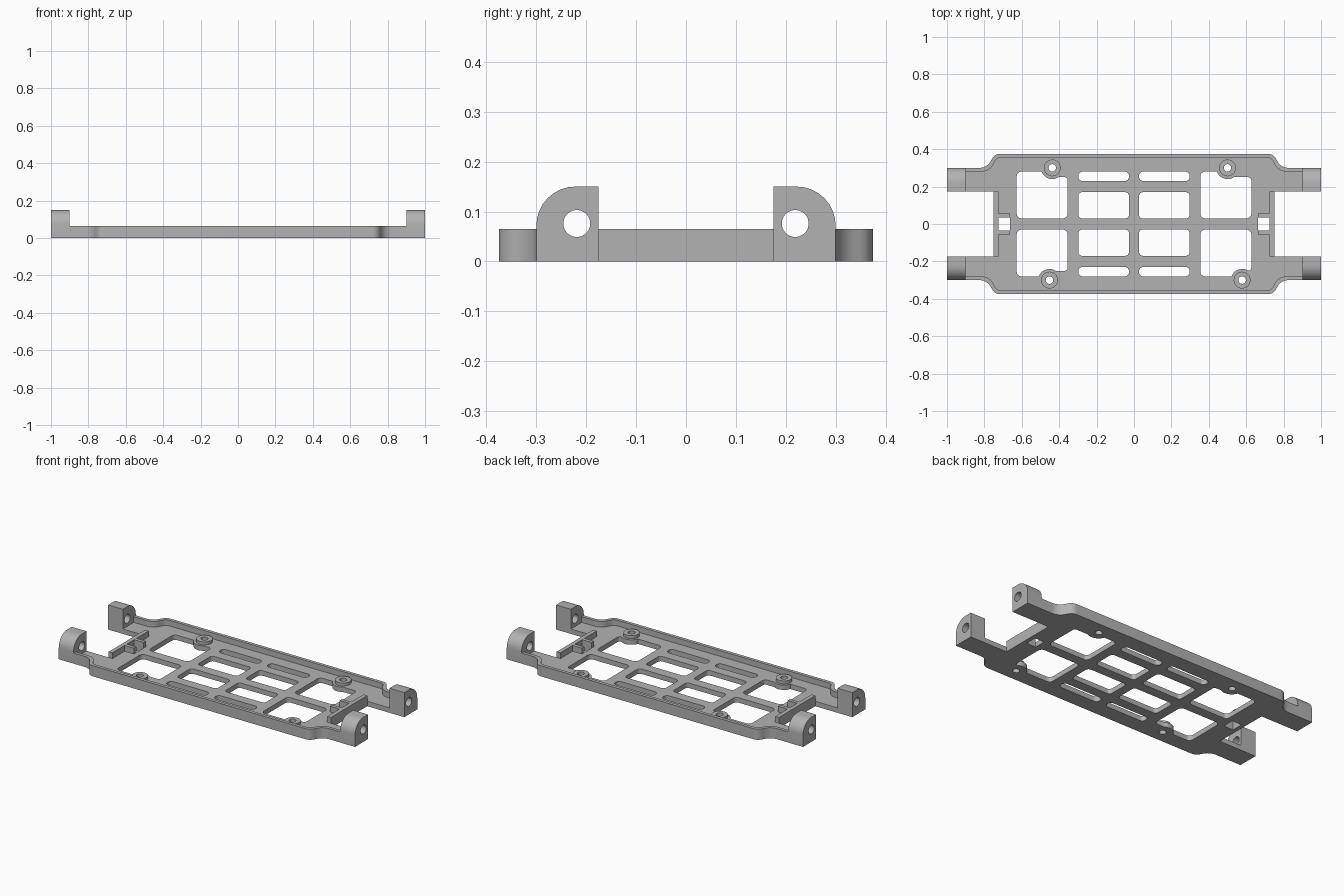
import bpy, bmesh, math
from mathutils import Matrix, Vector

old = bpy.data.objects.get("Cube")
if old:
    bpy.data.objects.remove(old, do_unlink=True)

grey = bpy.data.materials.new("plain grey")
grey.use_nodes = True
colour = (0.45, 0.45, 0.45, 1)
grey.diffuse_color = colour
grey.node_tree.nodes["Principled BSDF"].inputs["Base Color"].default_value = colour

FLOOR, RIM, BLOCK = 0.03, 0.065, 0.15   # heights
ARM_IN, ARM_OUT, ARM_X = 0.175, 0.3, 0.9


def rounded(corners, steps=8):
    """Closed outline; each corner is (x, y, cut) and gets an exact arc if cut > 0."""
    out = []
    for i, (x, y, cut) in enumerate(corners):
        c = Vector((x, y))
        if cut == 0:
            out.append(c)
            continue
        to_a = (Vector(corners[i - 1][:2]) - c).normalized()
        to_b = (Vector(corners[(i + 1) % len(corners)][:2]) - c).normalized()
        w = math.sin(to_a.angle(to_b) / 2)
        for k in range(steps + 1):
            t = k / steps
            p, q, r = (1 - t) ** 2, 2 * t * (1 - t) * w, t * t
            out.append(c + (to_a * p + to_b * r) * cut / (p + q + r))
    return [p for i, p in enumerate(out) if (p - out[i - 1]).length > 1e-5]


def box(x0, x1, y0, y1, cut=0):
    return rounded([(x0, y0, cut), (x1, y0, cut), (x1, y1, cut), (x0, y1, cut)])


def circle(x, y, r):
    return box(x - r, x + r, y - r, y + r, r)


def extrude(name, outlines, low, high, turn=Matrix()):
    """Fill outlines (inner ones become holes) and extrude from low to high."""
    curve = bpy.data.curves.new(name, 'CURVE')
    curve.dimensions, curve.fill_mode = '2D', 'BOTH'
    curve.extrude = (high - low) / 2
    for pts in outlines:
        s = curve.splines.new('POLY')
        s.points.add(len(pts) - 1)
        for point, p in zip(s.points, pts):
            point.co = (p[0], p[1], 0, 1)
        s.use_cyclic_u = True
    temp = bpy.data.objects.new(name + "_curve", curve)
    bpy.context.collection.objects.link(temp)
    graph = bpy.context.evaluated_depsgraph_get()
    mesh = bpy.data.meshes.new_from_object(temp.evaluated_get(graph))
    bpy.data.objects.remove(temp, do_unlink=True)
    mesh.transform(turn @ Matrix.Translation((0, 0, (low + high) / 2)))
    bm = bmesh.new()
    bm.from_mesh(mesh)
    bmesh.ops.remove_doubles(bm, verts=bm.verts, dist=1e-5)
    bmesh.ops.recalc_face_normals(bm, faces=bm.faces)
    bm.to_mesh(mesh)
    bm.free()
    mesh.materials.clear()
    mesh.materials.append(grey)
    ob = bpy.data.objects.new(name, mesh)
    bpy.context.collection.objects.link(ob)
    bpy.ops.object.select_all(action='DESELECT')
    ob.select_set(True)
    bpy.context.view_layer.objects.active = ob
    bpy.ops.object.shade_smooth_by_angle(angle=math.radians(35))


def mirror_x(corners):
    return corners + [(-x, y, c) for x, y, c in reversed(corners)]


def mirror_y(corners):
    return corners + [(x, -y, c) for x, y, c in reversed(corners)]


def window(x0, x1, boss_x, side):
    """Large floor opening that wraps around a screw boss."""
    pts = [(x0, 0.03, 0.025), (x0, 0.28, 0.025)]
    start, end = math.pi + math.asin(1 / 3), 2 * math.pi - math.asin(5 / 6)
    for k in range(11):
        a = start + (end - start) * k / 10
        pts.append((boss_x + 0.06 * math.cos(a), 0.3 + 0.06 * math.sin(a), 0))
    pts += [(x1, 0.25, 0.015), (x1, 0.03, 0.025)]
    return rounded([(x, y * side, c) for x, y, c in pts])


# Side edges, from the end of the arm to the wide middle
outer_edge = [(ARM_X, ARM_OUT, 0), (0.785, ARM_OUT, 0.042), (0.745, 0.375, 0.028)]
inner_edge = [(ARM_X, 0.28, 0), (0.773, 0.28, 0.042), (0.733, 0.355, 0.02)]

# Floor plate with its openings
bosses = [(-0.437, 1), (0.5, 1), (-0.452, -1), (0.578, -1)]
half = list(reversed(inner_edge)) + [(ARM_X, ARM_IN, 0), (0.75, ARM_IN, 0)]
right_side = mirror_y(half)
floor = [rounded(mirror_x(right_side))]
for bx, side in bosses:
    x0, x1 = (0.355, 0.627) if bx > 0 else (-0.627, -0.355)
    floor += [window(x0, x1, bx, side), circle(bx, 0.3 * side, 0.02)]
for sx in (-1, 1):
    xs = sorted((0.027 * sx, 0.297 * sx))
    for sy in (-1, 1):
        floor.append(box(*xs, *sorted((0.03 * sy, 0.17 * sy)), 0.02))
        floor.append(box(*xs, *sorted((0.23 * sy, 0.28 * sy)), 0.022))
    floor.append(box(*sorted((0.662 * sx, 0.725 * sx)), -0.035, 0.035))
extrude("floor_plate", floor, 0, FLOOR)

# Raised rims along both long sides
for label, sy in (("left", 1), ("right", -1)):
    strip = mirror_x(outer_edge)
    strip += list(reversed(mirror_x(inner_edge)))
    extrude("rim_" + ("back" if sy > 0 else "front"),
            [rounded([(x, y * sy, c) for x, y, c in strip])], 0, RIM)

# Screw bosses
for i, (bx, side) in enumerate(bosses):
    extrude(f"screw_boss_{i + 1}",
            [circle(bx, 0.3 * side, 0.045), circle(bx, 0.3 * side, 0.02)], FLOOR, 0.048)

# End walls with a pair of inward tabs
for label, sx in (("left", 1), ("right", -1)):
    wall = [(0.75, ARM_IN, 0), (0.725, ARM_IN, 0), (0.725, 0.057, 0),
            (0.662, 0.057, 0), (0.662, 0.035, 0), (0.725, 0.035, 0)]
    wall = [(x * sx, y, c) for x, y, c in mirror_y(wall)]
    extrude("end_wall_" + label, [rounded(wall)], FLOOR, RIM)

# Rounded mounting blocks with a pin hole, at the arm ends
stand_up = Matrix.Rotation(math.pi / 2, 4, 'Z') @ Matrix.Rotation(math.pi / 2, 4, 'X')
for label, sx in (("left", 1), ("right", -1)):
    for end, sy in (("back", 1), ("front", -1)):
        profile = [(ARM_IN, 0, 0), (ARM_OUT, 0, 0), (ARM_OUT, BLOCK, 0.078), (ARM_IN, BLOCK, 0)]
        extrude(f"mount_block_{end}_{label}",
                [rounded([(y * sy, z, c) for y, z, c in profile]), circle(0.219 * sy, 0.076, 0.027)],
                *sorted((ARM_X * sx, sx)), stand_up)
